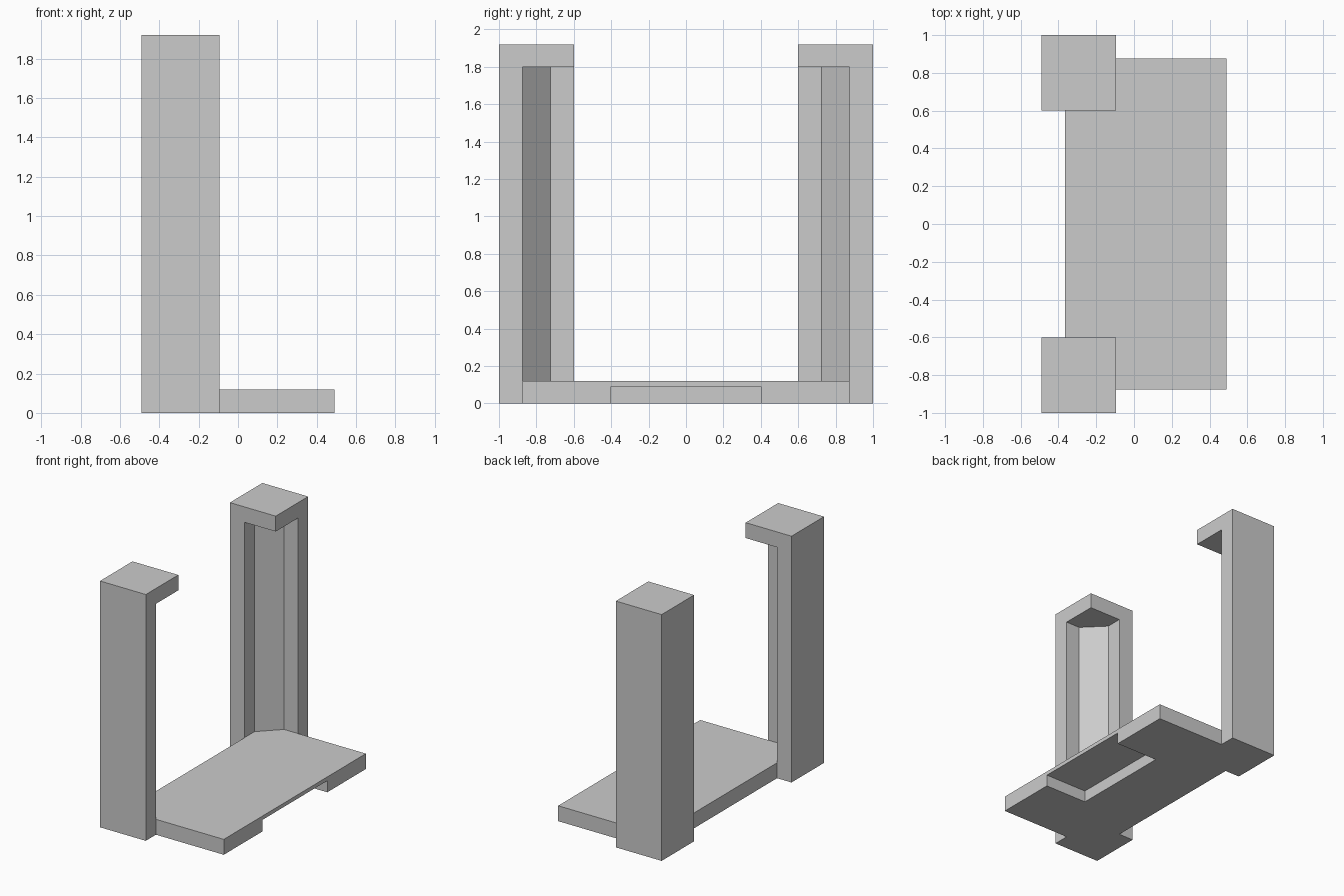
import bpy
import bmesh

if "Cube" in bpy.data.objects:
    bpy.data.objects.remove(bpy.data.objects["Cube"], do_unlink=True)

# Shared matte grey
grey = bpy.data.materials.new("plain_grey")
grey.use_nodes = True
colour = (0.6, 0.6, 0.6, 1)
grey.diffuse_color = colour
grey.node_tree.nodes["Principled BSDF"].inputs["Base Color"].default_value = colour

# Main dimensions
BACK, POST_FRONT, FRONT = -0.49, -0.095, 0.49
END, POST_INNER = 1.0, 0.6
WALL, CHAMFER = 0.125, 0.15
BASE_H, CAP_Z, TOP = 0.12, 1.8, 1.92
IN_X, IN_Y = BACK + WALL, END - WALL  # inner faces of the post walls


def prism(bm, outline, z0, z1):
    """Extrude a flat outline upward from z0 to z1."""
    face = bm.faces.new([bm.verts.new((x, y, z0)) for x, y in outline])
    up = bmesh.ops.extrude_face_region(bm, geom=[face])["geom"]
    verts = [v for v in up if isinstance(v, bmesh.types.BMVert)]
    bmesh.ops.translate(bm, verts=verts, vec=(0, 0, z1 - z0))


def make(name, *prisms):
    bm = bmesh.new()
    for outline, z0, z1 in prisms:
        prism(bm, outline, z0, z1)
    bmesh.ops.recalc_face_normals(bm, faces=bm.faces)
    mesh = bpy.data.meshes.new(name)
    bm.to_mesh(mesh)
    bm.free()
    mesh.materials.append(grey)
    obj = bpy.data.objects.new(name, mesh)
    bpy.context.collection.objects.link(obj)
    return obj


def rect(x0, x1, y0, y1):
    return [(x0, y0), (x1, y0), (x1, y1), (x0, y1)]


# Corner posts: angle section with a chamfered inner corner, closed by a square cap
for side, sign in (("left", 1), ("right", -1)):
    section = [(BACK, END), (POST_FRONT, END), (POST_FRONT, IN_Y),
               (IN_X + CHAMFER, IN_Y), (IN_X, IN_Y - CHAMFER),
               (IN_X, POST_INNER), (BACK, POST_INNER)]
    cap = rect(BACK, POST_FRONT, POST_INNER, END)
    label = "back" if sign > 0 else "front"
    make(label + "_post", ([(x, y * sign) for x, y in section], 0, CAP_Z))
    make(label + "_post_cap", ([(x, y * sign) for x, y in cap], CAP_Z, TOP))

# Base plate, its rear corners cut to fit the post chamfers
plate = [(FRONT, -IN_Y), (FRONT, IN_Y), (IN_X + CHAMFER, IN_Y), (IN_X, IN_Y - CHAMFER),
         (IN_X, CHAMFER - IN_Y), (IN_X + CHAMFER, -IN_Y)]
base = make("base_plate", (plate, 0, BASE_H))

# Shallow slot under the open edge of the plate
cutter = make("slot_cutter", (rect(0.13, 0.6, -0.4, 0.4), -0.1, 0.09))
cutter.hide_render = True
cut = base.modifiers.new("slot", "BOOLEAN")
cut.operation = "DIFFERENCE"
cut.solver = "EXACT"
cut.object = cutter
bpy.context.view_layer.objects.active = base
bpy.ops.object.modifier_apply(modifier=cut.name)
bpy.data.objects.remove(cutter, do_unlink=True)
